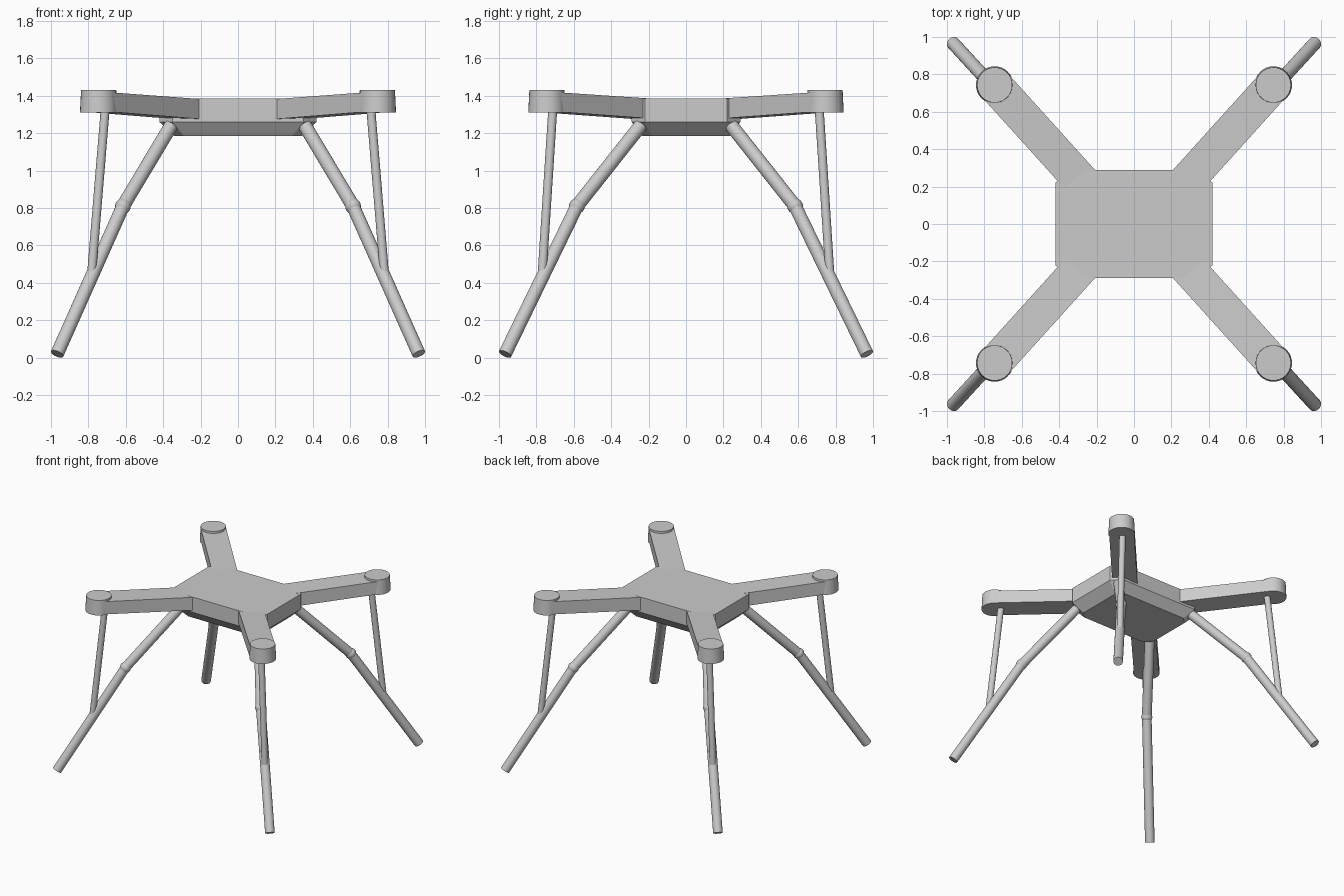
import bpy, bmesh
from mathutils import Vector
from math import radians

if "Cube" in bpy.data.objects:
    bpy.data.objects.remove(bpy.data.objects["Cube"])


def finish(name, bm, smooth=False):
    bmesh.ops.recalc_face_normals(bm, faces=bm.faces)
    me = bpy.data.meshes.new(name)
    bm.to_mesh(me)
    bm.free()
    ob = bpy.data.objects.new(name, me)
    bpy.context.collection.objects.link(ob)
    if smooth:
        bpy.ops.object.select_all(action='DESELECT')
        ob.select_set(True)
        bpy.context.view_layer.objects.active = ob
        bpy.ops.object.shade_smooth_by_angle(angle=radians(35))
    return ob


def loft(name, rings):
    """Closed solid through a stack of equal-sized point rings."""
    bm = bmesh.new()
    vs = [[bm.verts.new(p) for p in r] for r in rings]
    n = len(vs[0])
    for a, b in zip(vs, vs[1:]):
        for i in range(n):
            j = (i + 1) % n
            bm.faces.new((a[i], a[j], b[j], b[i]))
    bm.faces.new(vs[0])
    bm.faces.new(vs[-1])
    return finish(name, bm)


def tube(name, a, b, r1, r2=None, segs=24):
    """Capped cylinder or cone from a to b."""
    a, b = Vector(a), Vector(b)
    d = b - a
    bm = bmesh.new()
    bmesh.ops.create_cone(bm, cap_ends=True, segments=segs, radius1=r1,
                          radius2=r1 if r2 is None else r2, depth=d.length)
    ob = finish(name, bm, True)
    ob.location = (a + b) / 2
    ob.rotation_mode = 'QUATERNION'
    ob.rotation_quaternion = d.to_track_quat('Z', 'Y')
    return ob


def octagon(x, y, c, z):
    return [(x, y - c, z), (x - c, y, z), (c - x, y, z), (-x, y - c, z),
            (-x, c - y, z), (c - x, -y, z), (x - c, -y, z), (x, c - y, z)]


# central body with tapered underside
loft("body", [octagon(0.34, 0.235, 0.05, 1.185),
              octagon(0.42, 0.29, 0.07, 1.26),
              octagon(0.42, 0.29, 0.07, 1.385)])

ARM_DIR = Vector((0.67, 0.742))
ARM_SIDE = Vector((-0.742, 0.67)) * 0.094
HUB = Vector((0.745, 0.743))

for label, sx, sy in (("back_right", 1, 1), ("back_left", -1, 1),
                      ("front_right", 1, -1), ("front_left", -1, -1)):
    def m(x, y, z):
        return (x * sx, y * sy, z)

    # arm rising slightly toward the rotor hub
    rings = []
    for dist, low, high in ((0.72, 1.275, 1.382), (0.0, 1.314, 1.418)):
        c = HUB - ARM_DIR * dist
        p, q = c + ARM_SIDE, c - ARM_SIDE
        rings.append([m(p.x, p.y, low), m(q.x, q.y, low),
                      m(q.x, q.y, high), m(p.x, p.y, high)])
    loft("arm_" + label, rings)

    # rotor hub
    tube("hub_" + label, m(*HUB, 1.31), m(*HUB, 1.43), 0.1, 0.094, 32)

    # bent leg with knee joint and vertical strut
    knee = m(0.615, 0.583, 0.81)
    foot = m(0.967, 0.967, 0.02)
    tube("upper_leg_" + label, m(0.352, 0.235, 1.25), knee, 0.037)
    tube("lower_leg_" + label, knee, foot, 0.036)
    bm = bmesh.new()
    bmesh.ops.create_uvsphere(bm, u_segments=20, v_segments=12, radius=0.042)
    joint = finish("knee_" + label, bm, True)
    joint.location = knee
    tube("strut_" + label, m(0.71, 0.712, 1.33), m(0.782, 0.768, 0.46), 0.024)
